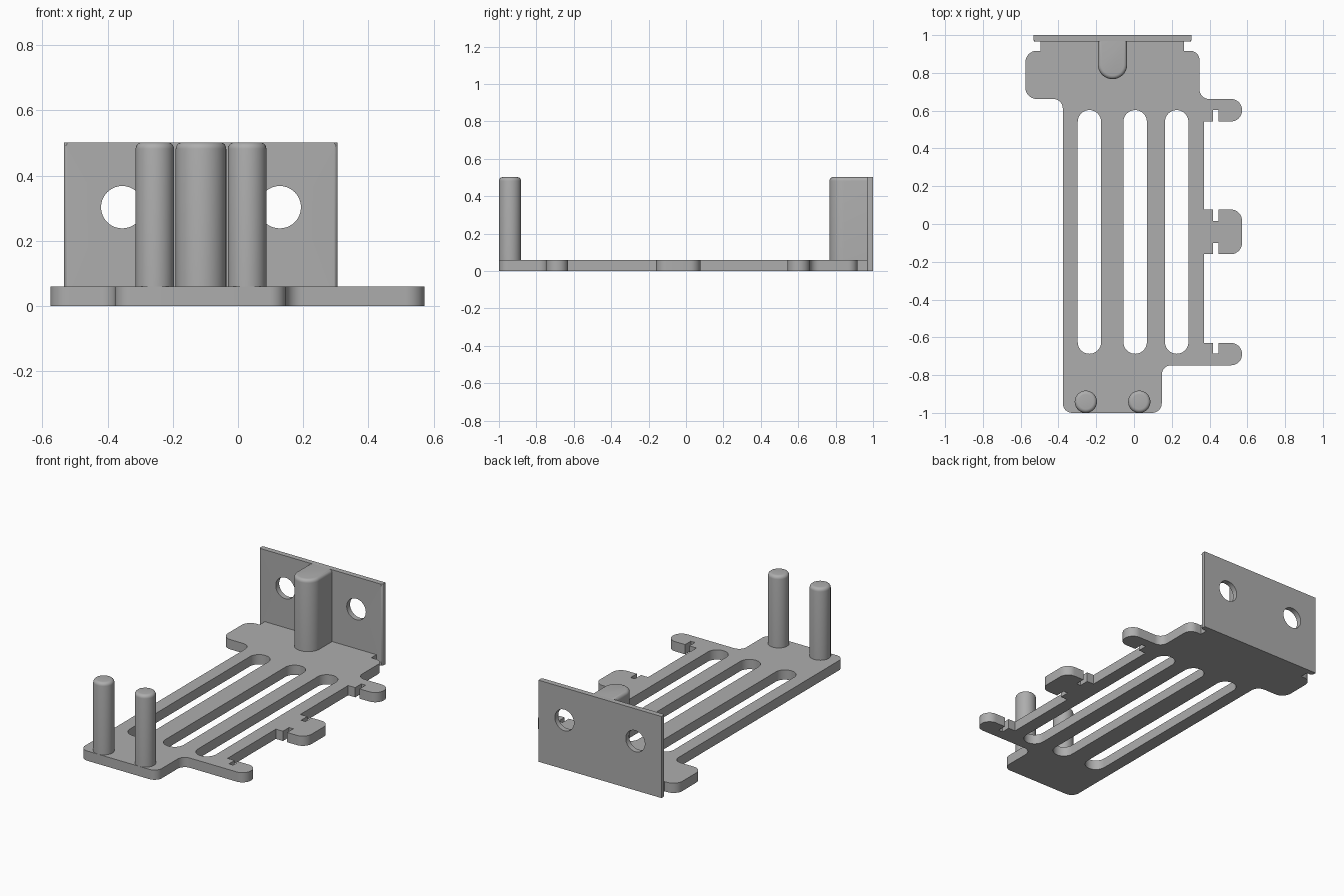
import bpy, bmesh, math
from mathutils import Matrix, Vector

if "Cube" in bpy.data.objects:
    bpy.data.objects.remove(bpy.data.objects["Cube"])

grey = bpy.data.materials.new("plain_grey")
grey.use_nodes = True
tone = (0.42, 0.42, 0.42, 1)
grey.diffuse_color = tone
grey.node_tree.nodes["Principled BSDF"].inputs["Base Color"].default_value = tone

BASE, TOP, BACK = 0.06, 0.502, 0.967


def rounded(corners, steps=8):
    """Closed outline from (x, y, radius) corners, each replaced by an arc."""
    out = []
    for i, (x, y, r) in enumerate(corners):
        p = Vector((x, y))
        if not r:
            out.append(p)
            continue
        a = (Vector(corners[i - 1][:2]) - p).normalized() * r
        b = (Vector(corners[(i + 1) % len(corners)][:2]) - p).normalized() * r
        for k in range(steps + 1):
            t = math.pi / 2 * k / steps
            out.append(p + a * (1 - math.sin(t)) + b * (1 - math.cos(t)))
    return out


def circle(x, y, r, n=40):
    return [Vector((x + r * math.cos(2 * math.pi * k / n),
                    y + r * math.sin(2 * math.pi * k / n))) for k in range(n)]


def slot(x, y0, y1, r):
    return rounded([(x - r, y0, r), (x + r, y0, r), (x + r, y1, r), (x - r, y1, r)], 10)


def prism(name, loops, low, high, turn=None, bevel=0, rule=None):
    """Extrude an outline with holes; bevel the edges picked by the rule."""
    bm = bmesh.new()
    for loop in loops:
        pts = [p for i, p in enumerate(loop) if (p - loop[i - 1]).length > 1e-5]
        vs = [bm.verts.new((p.x, p.y, low)) for p in pts]
        for i, v in enumerate(vs):
            bm.edges.new((vs[i - 1], v))
    if len(loops) == 1:
        bm.faces.new(vs)
    else:
        bmesh.ops.triangle_fill(bm, edges=bm.edges[:], use_beauty=True, normal=(0, 0, 1))
    ext = bmesh.ops.extrude_face_region(bm, geom=bm.faces[:])["geom"]
    moved = [g for g in ext if isinstance(g, bmesh.types.BMVert)]
    bmesh.ops.translate(bm, verts=moved, vec=(0, 0, high - low))
    bmesh.ops.recalc_face_normals(bm, faces=bm.faces[:])
    if turn:
        bm.transform(turn)
    if bevel:
        bmesh.ops.bevel(bm, geom=[e for e in bm.edges if rule(e)], offset=bevel,
                        segments=5, profile=0.5, affect='EDGES')
    mesh = bpy.data.meshes.new(name)
    bm.to_mesh(mesh)
    bm.free()
    mesh.materials.append(grey)
    ob = bpy.data.objects.new(name, mesh)
    bpy.context.collection.objects.link(ob)
    bpy.ops.object.select_all(action='DESELECT')
    ob.select_set(True)
    bpy.context.view_layer.objects.active = ob
    bpy.ops.object.shade_smooth_by_angle(angle=math.radians(35))
    return ob


# Side tabs: each has a small square notch next to the plate edge
EDGE, N0, N1, TIP = 0.37, 0.418, 0.447, 0.572


def notch(y, depth, outward):
    run = [(EDGE, y, 0), (N0, y, 0), (N0, y + depth, 0), (N1, y + depth, 0), (N1, y, 0)]
    return run if outward else run[::-1]


# Base plate outline, counter-clockwise from the front
outline = [(-0.377, -1, 0.05), (0.147, -1, 0.05), (0.147, -0.748, 0.05),
           (TIP, -0.748, 0.058), (TIP, -0.63, 0.058)]
outline += notch(-0.63, -0.055, False)
outline += notch(-0.16, 0.06, True)
outline += [(TIP, -0.16, 0.06), (TIP, 0.077, 0.06)]
outline += notch(0.077, -0.06, False)
outline += notch(0.543, 0.06, True)
outline += [(TIP, 0.543, 0.058), (TIP, 0.662, 0.058), (0.347, 0.662, 0.05),
            (0.347, 0.917, 0.05), (0.265, 0.917, 0), (0.265, BACK, 0),
            (-0.495, BACK, 0), (-0.495, 0.917, 0), (-0.575, 0.917, 0.06),
            (-0.575, 0.662, 0.06), (-0.377, 0.662, 0.05)]
slots = [slot(x, -0.687, 0.603, 0.062) for x in (-0.236, 0.006, 0.226)]
prism("base_plate", [rounded(outline)] + slots, 0, BASE)

# Upright back flange with two screw holes and softened front side edges
panel = [Vector(p) for p in ((-0.533, 0), (0.305, 0), (0.305, TOP), (-0.533, TOP))]
holes = [circle(x, 0.303, 0.065) for x in (-0.355, 0.128)]
prism("back_flange", [panel] + holes, -1, -BACK, Matrix.Rotation(math.pi / 2, 4, 'X'), 0.01,
      lambda e: all(abs(v.co.y - BACK) < 1e-4 for v in e.verts)
      and abs(e.verts[0].co.x - e.verts[1].co.x) < 1e-4
      and (e.verts[0].co - e.verts[1].co).length > 0.4)


# Posts with rounded top rims
def top_rim(e):
    return all(v.co.z > TOP - 1e-4 for v in e.verts)


for side, x in (("right", -0.255), ("left", 0.028)):
    prism(side + "_front_post", [circle(x, -0.941, 0.059)], BASE, TOP, None, 0.02, top_rim)

rib = rounded([(-0.191, 0.767, 0.0775), (-0.036, 0.767, 0.0775),
               (-0.036, BACK + 0.022, 0), (-0.191, BACK + 0.022, 0)], 14)
prism("back_rib", [rib], BASE, TOP, None, 0.02, top_rim)
